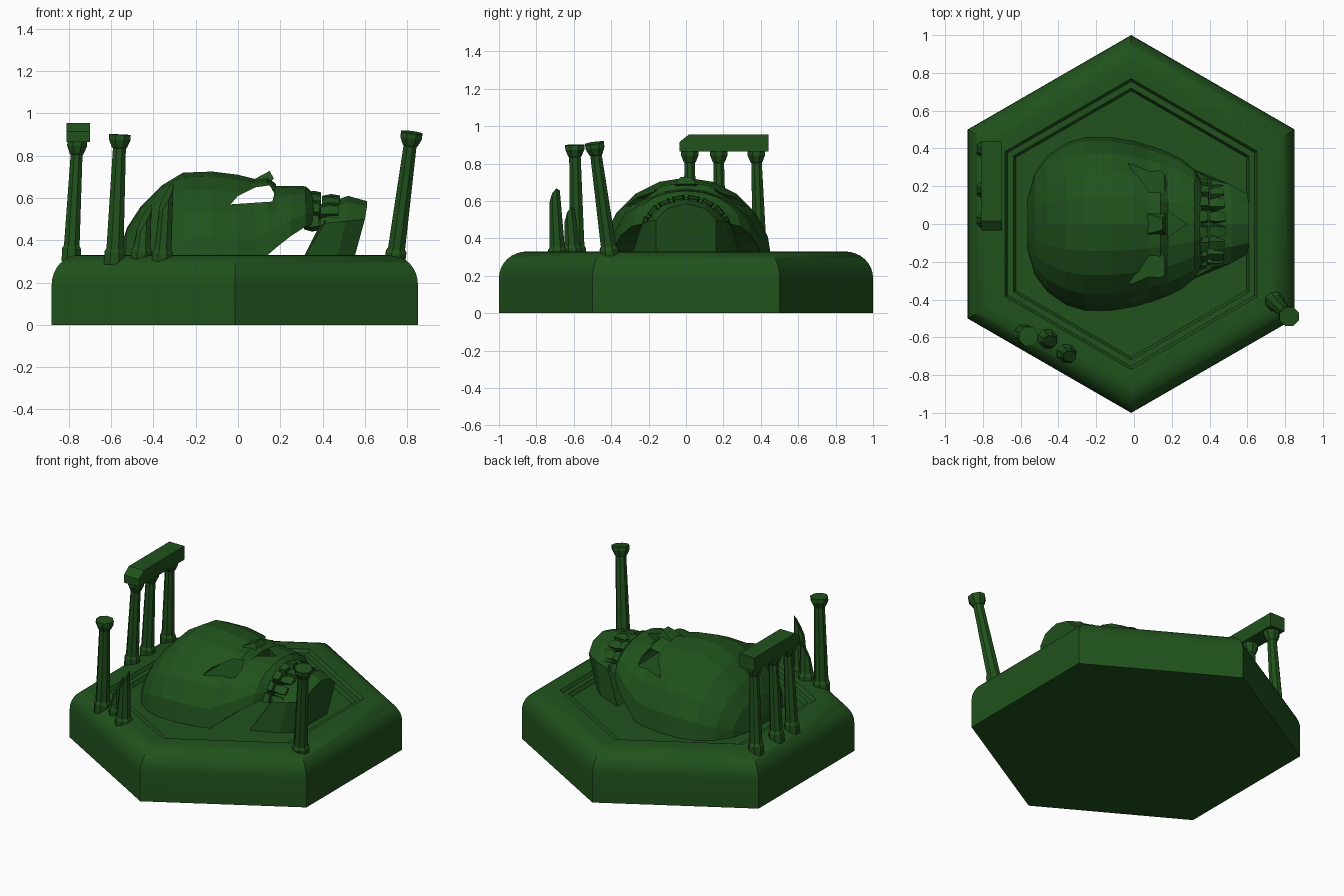
import bpy, bmesh, random
from math import sin, cos, pi, radians
from mathutils import Vector, Matrix

if "Cube" in bpy.data.objects:
    bpy.data.objects.remove(bpy.data.objects["Cube"])

random.seed(4)
green = bpy.data.materials.new("green")
green.diffuse_color = (0.015, 0.085, 0.012, 1)
green.use_nodes = True
green.node_tree.nodes["Principled BSDF"].inputs["Base Color"].default_value = green.diffuse_color


def finish(bm, name):
    bmesh.ops.recalc_face_normals(bm, faces=bm.faces)
    me = bpy.data.meshes.new(name)
    bm.to_mesh(me)
    bm.free()
    ob = bpy.data.objects.new(name, me)
    bpy.context.collection.objects.link(ob)
    me.materials.append(green)
    return ob


def loft(name, rings):
    """Skin equal-length closed rings and cap both ends."""
    bm = bmesh.new()
    vs = [[bm.verts.new(p) for p in r] for r in rings]
    n = len(vs[0])
    for a, b in zip(vs, vs[1:]):
        for i in range(n):
            j = (i + 1) % n
            bm.faces.new((a[i], a[j], b[j], b[i]))
    bm.faces.new(vs[0])
    bm.faces.new(vs[-1])
    return finish(bm, name)


def cut(ob, cutter):
    m = ob.modifiers.new("cut", 'BOOLEAN')
    m.operation, m.solver, m.object = 'DIFFERENCE', 'EXACT', cutter
    cutter.hide_render = True
    bpy.ops.object.select_all(action='DESELECT')
    bpy.context.view_layer.objects.active = ob
    ob.select_set(True)
    bpy.ops.object.modifier_apply(modifier=m.name)
    bpy.data.objects.remove(cutter)


# Hexagonal base: rounded shoulder, stepped rim, recessed floor
CX = -0.015
profile = [(1, 0)]
profile += [(0.85 + 0.15 * cos(a * pi / 16), 0.19 + 0.14 * sin(a * pi / 16)) for a in range(9)]
profile += [(0.77, 0.33), (0.755, 0.31), (0.72, 0.31), (0.705, 0.285)]
base = loft("base", [[(CX + r * cos(pi / 2 + k * pi / 3), r * sin(pi / 2 + k * pi / 3), z)
                      for k in range(6)] for r, z in profile])
bpy.context.view_layer.objects.active = base
base.select_set(True)
bpy.ops.object.shade_smooth_by_angle(angle=radians(30))


# Skull: arched cross-sections along x (x, half width, top, bottom)
def arch(x, w, top, bot, n=10):
    return [(x, w * cos(i * pi / n), bot + (top - bot) * sin(i * pi / n)) for i in range(n + 1)]


skull = loft("skull", [arch(*s) for s in [
    (-.565, .13, .34, .27), (-.525, .27, .46, .27), (-.46, .36, .56, .27),
    (-.36, .43, .66, .27), (-.26, .46, .72, .27), (-.12, .46, .725, .27),
    (0, .44, .71, .27), (.08, .415, .69, .28), (.14, .395, .70, .33),
    (.18, .38, .665, .365), (.25, .345, .66, .42), (.32, .29, .655, .465),
    (.36, .22, .62, .48)]])

# Eye sockets open into each other behind the nose bridge
eye = [(-.035, .57), (0, .61), (.08, .65), (.15, .66), (.172, .62), (.162, .583)]
cut(skull, loft("eye_cutter", [[(x, y, z) for x, z in eye] for y in (-.6, .6)]))
# Nose opening
nose = [(.18, -.065), (.28, 0), (.18, .065)]
cut(skull, loft("nose_cutter", [[(x, y, z) for x, y in nose] for z in (.56, .9)]))
# Nasal bone
bridge = [(.06, .68), (.15, .728), (.17, .69), (.12, .66)]
loft("nasal_bone", [[(x, s * (.055 if k != 1 else .03), z) for k, (x, z) in enumerate(bridge)]
                    for s in (-1, 1)])

# Lower jaw: two arches, wide at the hinge and narrow at the chin
def jaw_arch(pts):
    return [Vector(p) for p in pts] + [Vector((x, -y, z)) for x, y, z in pts[-2::-1]]


loft("lower_jaw", [
    jaw_arch([(.29, .30, .28), (.41, .235, .48), (.43, .13, .56), (.45, 0, .585)]),
    jaw_arch([(.46, .23, .28), (.51, .21, .49), (.52, .12, .58), (.52, 0, .61)]),
    jaw_arch([(.54, .16, .28), (.60, .16, .50), (.61, .10, .56), (.61, 0, .585)])])


# Teeth: two arched rows of tapered blocks
def tooth(name, x0, x1, t, ry, rz, size):
    rot = Matrix.Rotation(-t, 3, 'X')
    c = Vector((0, ry * sin(t), .42 + rz * cos(t)))
    rings = []
    for x, k in ((x0, .75), (x0 * .5 + x1 * .5, 1), (x1, .8)):
        rings.append([c + Vector((x, 0, 0)) + rot @ Vector((0, a * size * k, b * .032 * k))
                      for a, b in ((-1, -1), (1, -1), (1, 1), (-1, 1))])
    loft(name, rings)


for i in range(8):
    t = radians(-70 + 20 * i)
    j = random.uniform(-.008, .008)
    back = .012 * abs(i - 3.5) / 3.5
    tooth("upper_tooth", .325 - back, .40 + j - back, t, .215, .18, .031)
    tooth("lower_tooth", .405 - back + j, .485 - back, t, .20, .165, .028)


# Columns: plinth, tapered shaft, flared capital; broken ones end in a slope
def column(name, foot, head, broken=False, r=.046):
    foot, head = Vector(foot), Vector(head)
    axis = head - foot
    length = axis.length
    rot = Vector((0, 0, 1)).rotation_difference(axis).to_matrix()
    prof = [(0, r * 1.15), (.06, r * 1.15), (.075, r * .95)]
    if broken:
        prof += [(length, r * .7)]
    else:
        prof += [(length - .065, r * .72), (length - .06, r * .85), (length - .03, r * 1.15),
                 (length - .025, r * 1.2), (length, r * 1.2)]
    rings = []
    for n, (z, rad) in enumerate(prof):
        ring = []
        for k in range(8):
            a = k * pi / 4 + pi / 8
            slope = -.07 * (1 - cos(a - .5)) if broken and n == len(prof) - 1 else 0
            ring.append(foot + rot @ Vector((rad * cos(a), rad * sin(a), z + slope)))
        rings.append(ring)
    loft(name, rings)


for fy, hy in ((.02, .02), (.18, .175), (.395, .375)):
    column("row_column", (-.79, fy, .30), (-.76, hy, .87), r=.042)
column("front_left_column", (-.585, -.582, .285), (-.558, -.595, .90))
column("right_column", (.74, -.405, .285), (.822, -.49, .91))
column("broken_column_short", (-.46, -.605, .29), (-.438, -.625, .57), True)
column("broken_column_tall", (-.36, -.685, .28), (-.335, -.705, .67), True)

# Lintel across the three columns, with one chipped end
side = [(-.035, .865), (.44, .865), (.44, .955), (.015, .955), (-.035, .915)]
loft("lintel", [[(x, y, z) for y, z in side] for x in (-.81, -.70)])
